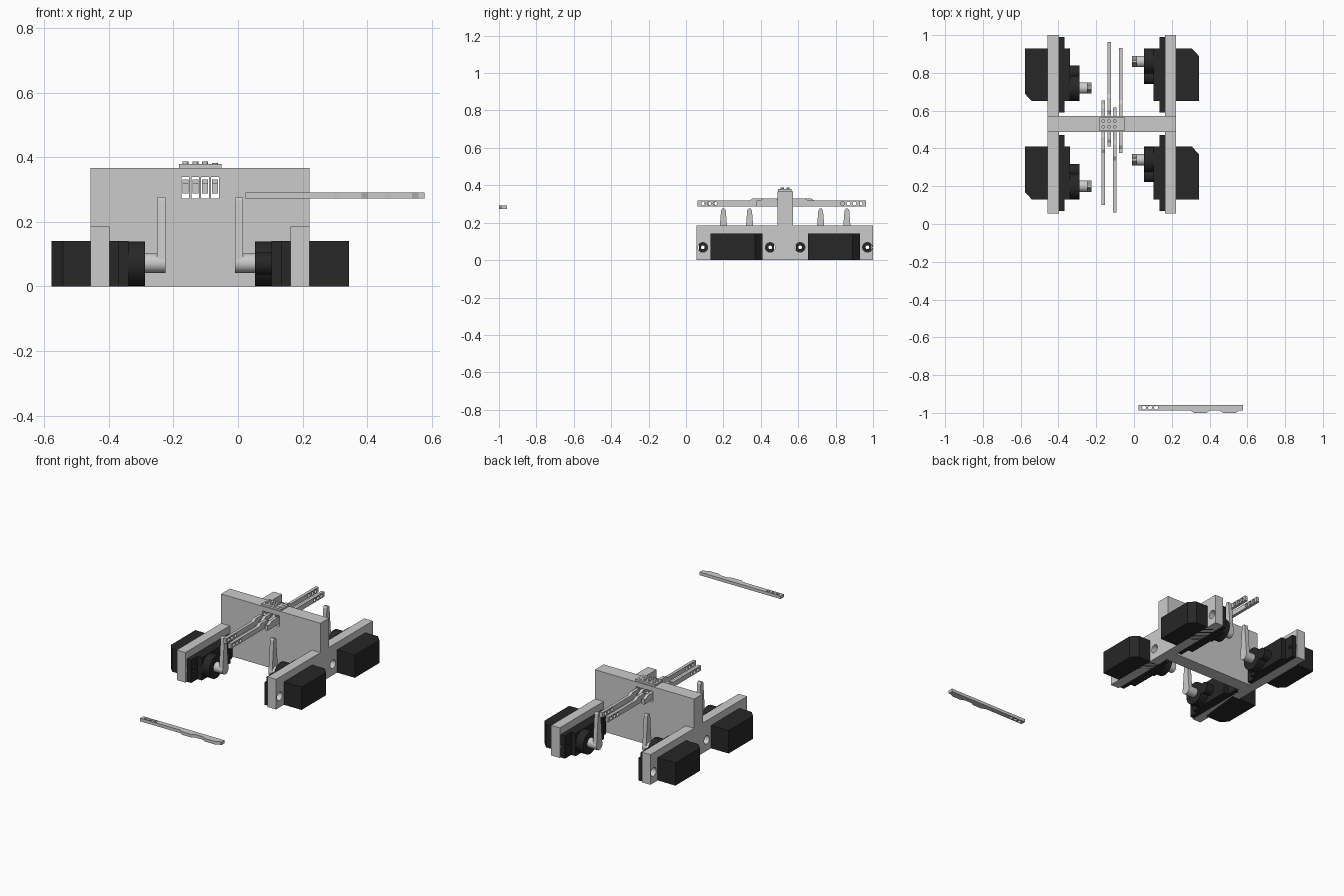
import bpy, bmesh, math
from mathutils import Matrix, Vector

if "Cube" in bpy.data.objects:
    bpy.data.objects.remove(bpy.data.objects["Cube"])

black = bpy.data.materials.new("black_plastic")
black.diffuse_color = (0.02, 0.02, 0.02, 1)
black.use_nodes = True
black.node_tree.nodes["Principled BSDF"].inputs["Base Color"].default_value = black.diffuse_color


def finish(name, bm, mat=None):
    bmesh.ops.recalc_face_normals(bm, faces=bm.faces)
    me = bpy.data.meshes.new(name)
    bm.to_mesh(me)
    bm.free()
    ob = bpy.data.objects.new(name, me)
    bpy.context.collection.objects.link(ob)
    if mat:
        me.materials.append(mat)
    return ob


def frame_matrix(origin, u, v, w):
    m = Matrix((u, v, w)).transposed().to_4x4()
    m.translation = Vector(origin)
    return m


def prism(bm, pts, height, m):
    """Extrude a 2D outline along the third axis of matrix m."""
    lo = [bm.verts.new(m @ Vector((a, b, 0))) for a, b in pts]
    hi = [bm.verts.new(m @ Vector((a, b, height))) for a, b in pts]
    bm.faces.new(lo)
    bm.faces.new(hi)
    n = len(pts)
    for i in range(n):
        j = (i + 1) % n
        bm.faces.new((lo[i], lo[j], hi[j], hi[i])).smooth = n > 20


def box(bm, x0, x1, y0, y1, z0, z1, m=Matrix()):
    prism(bm, [(x0, y0), (x1, y0), (x1, y1), (x0, y1)], z1 - z0,
          m @ Matrix.Translation((0, 0, z0)))


def circle(r, n=32, c=(0, 0)):
    return [(c[0] + r * math.cos(2 * math.pi * i / n),
             c[1] + r * math.sin(2 * math.pi * i / n)) for i in range(n)]


def smooth(ob):
    bpy.ops.object.select_all(action='DESELECT')
    bpy.context.view_layer.objects.active = ob
    ob.select_set(True)
    bpy.ops.object.shade_smooth_by_angle(angle=math.radians(30))


def cut(ob, cutter_bm):
    cutter = finish("cutter", cutter_bm)
    cutter.hide_render = True
    mod = ob.modifiers.new("cut", 'BOOLEAN')
    mod.operation, mod.object, mod.solver = 'DIFFERENCE', cutter, 'EXACT'
    ev = ob.evaluated_get(bpy.context.evaluated_depsgraph_get())
    me = bpy.data.meshes.new_from_object(ev)
    ob.modifiers.clear()
    ob.data = me
    bpy.data.objects.remove(cutter)
    smooth(ob)


X, Y, Z = (1, 0, 0), (0, 1, 0), (0, 0, 1)
SERVO_Y = (0.27, 0.79)
BAR_X = (-0.163, -0.132, -0.102, -0.071)

# Side rails with screw holes
for side, x0 in (("left", -0.457), ("right", 0.163)):
    bm = bmesh.new()
    box(bm, x0, x0 + 0.059, 0.055, 1.0, 0, 0.186)
    rail = finish(side + "_rail", bm)
    holes = bmesh.new()
    for yc in SERVO_Y:
        for dy in (-0.18, 0.18):
            prism(holes, circle(0.026), 0.1,
                  frame_matrix((x0 - 0.02, yc + dy, 0.068), Y, Z, X))
    cut(rail, holes)

# Upright centre plate with four slots for the sliding bars
bm = bmesh.new()
box(bm, -0.457, 0.222, 0.488, 0.573, 0, 0.367)
plate = finish("centre_plate", bm)
slots = bmesh.new()
for x in BAR_X:
    box(slots, x - 0.012, x + 0.012, 0.4, 0.65, 0.272, 0.338)
cut(plate, slots)

# Cap and its screws
bm = bmesh.new()
box(bm, -0.183, -0.051, 0.493, 0.565, 0.367, 0.379)
finish("slot_cap", bm)
bm = bmesh.new()
for i, x in enumerate(BAR_X):
    for y in (0.515, 0.545):
        prism(bm, circle(0.009, 24), 0.008 if i < 3 else 0.003,
              Matrix.Translation((x, y, 0.379)))
smooth(finish("cap_screws", bm))


# Servo: local +x points inward, the outer rail face is at x = 0
def servo(name, m):
    bm = bmesh.new()
    body = [(0.118, -0.139), (0.118, 0.139), (-0.121, 0.139),
            (-0.121, -0.1), (-0.085, -0.139)]
    prism(bm, body, 0.141, m)
    finish(name + "_body", bm, black)

    bm = bmesh.new()
    box(bm, 0.059, 0.088, -0.201, 0.201, 0, 0.141, m)
    flange = finish(name + "_flange", bm, black)
    holes = bmesh.new()
    for dy in (-0.18, 0.18):
        prism(holes, circle(0.01, 24), 0.1,
              m @ frame_matrix((0.03, dy, 0.068), Y, Z, X))
    cut(flange, holes)

    bm = bmesh.new()
    prism(bm, circle(0.069), 0.06, m @ frame_matrix((0.109, -0.07, 0.0705), Y, Z, X))
    prism(bm, circle(0.034), 0.06, m @ frame_matrix((0.109, 0.014, 0.0705), Y, Z, X))
    smooth(finish(name + "_gear_housing", bm, black))

    # Horn hub and tapered arm
    bm = bmesh.new()
    prism(bm, circle(0.03), 0.063, m @ frame_matrix((0.169, -0.07, 0.072), Y, Z, X))
    smooth(finish(name + "_horn_hub", bm))
    bm = bmesh.new()
    arm = [(-0.028, 0), (0.028, 0), (0.0125, 0.194), (0.006, 0.203),
           (-0.006, 0.203), (-0.0125, 0.194)]
    prism(bm, arm, 0.025, m @ frame_matrix((0.207, -0.07, 0.072), Y, Z, X))
    finish(name + "_horn_arm", bm)


for row, yc in zip(("front", "back"), SERVO_Y):
    servo(row + "_left_servo", Matrix.Translation((-0.457, yc, 0)))
    servo(row + "_right_servo", Matrix.Translation((0.222, yc, 0))
          @ Matrix.Rotation(math.pi, 4, 'Z'))


# Sliding bar: length along u, raised steps on the v side
def slide_bar(name, m):
    prof = [(0, 0), (0.554, 0), (0.554, 0.031), (0.535, 0.031), (0.515, 0.043),
            (0.45, 0.043), (0.43, 0.031), (0.38, 0.031), (0.36, 0.043),
            (0.295, 0.043), (0.275, 0.031), (0, 0.031)]
    bm = bmesh.new()
    prism(bm, prof, 0.019, m)
    bar = finish(name, bm)
    holes = bmesh.new()
    for u in (0.03, 0.062, 0.094):
        prism(holes, circle(0.0105, 24, (u, 0.0155)), 0.06,
              m @ Matrix.Translation((0, 0, -0.02)))
    cut(bar, holes)


for i, (x, y, d) in enumerate(zip(BAR_X, (0.1, 0.963, 0.062, 0.931), (1, -1, 1, -1))):
    slide_bar("slide_bar_%d" % (i + 1),
              frame_matrix((x - 0.0095, y, 0.287), (0, d, 0), Z, X))
slide_bar("loose_slide_bar", frame_matrix((0.023, -0.957, 0.272), X, (0, -1, 0), Z))
